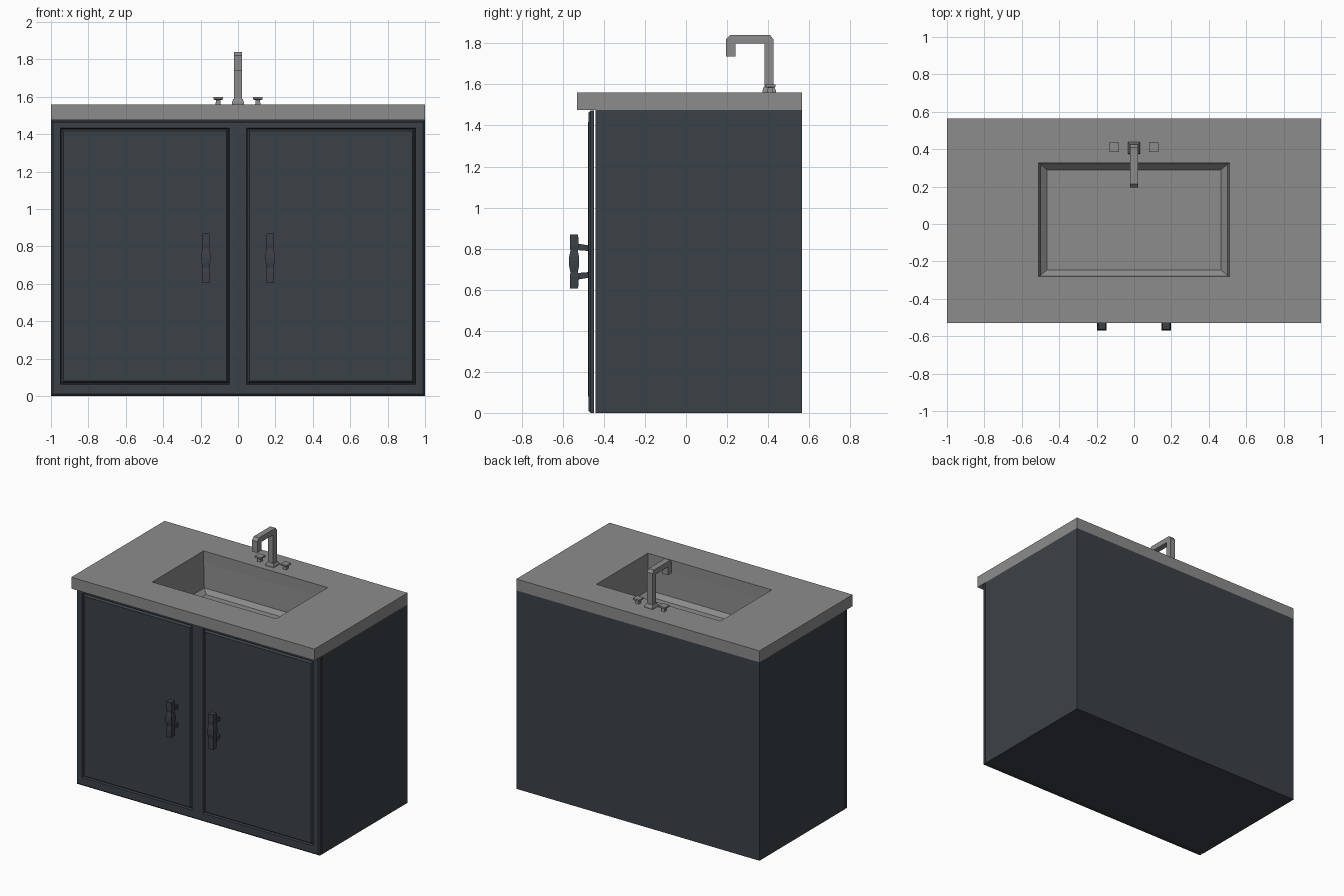
import bpy, bmesh
from mathutils import Vector

if "Cube" in bpy.data.objects:
    bpy.data.objects.remove(bpy.data.objects["Cube"])


def material(name, rgb):
    m = bpy.data.materials.new(name)
    m.diffuse_color = (*rgb, 1)
    m.use_nodes = True
    m.node_tree.nodes["Principled BSDF"].inputs["Base Color"].default_value = m.diffuse_color
    return m


GREY = material("stone_grey", (0.262, 0.262, 0.262))
DARK = material("charcoal_blue", (0.044, 0.053, 0.063))


def finish(bm, name, mat):
    bmesh.ops.recalc_face_normals(bm, faces=bm.faces[:])
    me = bpy.data.meshes.new(name)
    bm.to_mesh(me)
    bm.free()
    me.materials.append(mat)
    ob = bpy.data.objects.new(name, me)
    bpy.context.collection.objects.link(ob)
    return ob


def loft(name, rings, mat, start=True, end=True):
    """Skin rectangles given as (x0, x1, y0, y1, z)."""
    bm = bmesh.new()
    loops = [[bm.verts.new(p) for p in ((a, c, z), (b, c, z), (b, d, z), (a, d, z))]
             for a, b, c, d, z in rings]
    for l0, l1 in zip(loops, loops[1:]):
        for i in range(4):
            j = (i + 1) % 4
            bm.faces.new((l0[i], l0[j], l1[j], l1[i]))
    if start:
        bm.faces.new(loops[0])
    if end:
        bm.faces.new(loops[-1])
    return finish(bm, name, mat)


def side_profile(name, pts, x, half, mat):
    """Extrude a (y, z) outline along x."""
    bm = bmesh.new()
    f = bm.faces.new([bm.verts.new((x - half, y, z)) for y, z in pts])
    r = bmesh.ops.extrude_face_region(bm, geom=[f])
    for v in r["geom"]:
        if isinstance(v, bmesh.types.BMVert):
            v.co.x += 2 * half
    return finish(bm, name, mat)


def sq(x, y, h, z):
    return (x - h, x + h, y - h, y + h, z)


# cabinet body, open under the counter
loft("cabinet_body", [(-1, 1, -0.44, 0.565, 0), (-1, 1, -0.44, 0.565, 1.475)], DARK, end=False)

# front frame with two grooved door panels
bm = bmesh.new()
bmesh.ops.create_cube(bm, size=1)
for v in bm.verts:
    v.co = Vector((v.co.x * 2, -0.461 + v.co.y * 0.028, 0.736 + v.co.z * 1.472))
edges = [e for e in bm.edges if all(v.co.y < -0.47 for v in e.verts)]
bmesh.ops.bevel(bm, geom=edges, offset=0.01, segments=1, affect='EDGES')
cuts = [((x, 0, 0), (1, 0, 0)) for x in (-0.95, -0.045, 0.045, 0.95)]
cuts += [((0, 0, z), (0, 0, 1)) for z in (0.063, 1.433)]
for co, no in cuts:
    bmesh.ops.bisect_plane(bm, geom=bm.verts[:] + bm.edges[:] + bm.faces[:], plane_co=co, plane_no=no)
bm.normal_update()
doors = [f for f in bm.faces if f.normal.y < -0.9 and 0.4 < abs(f.calc_center_median().x) < 0.6
         and 0.5 < f.calc_center_median().z < 1]
bmesh.ops.inset_individual(bm, faces=doors, thickness=0.006, depth=-0.015)
bmesh.ops.inset_individual(bm, faces=doors, thickness=0.004, depth=0.0)
bmesh.ops.inset_individual(bm, faces=doors, thickness=0.014, depth=0.017)
finish(bm, "door_front", DARK)

# countertop with a cut-out and the basin below it
hole = (-0.51, 0.51, -0.28, 0.325)
outer = (-1, 1, -0.53, 0.565)
loft("countertop", [(*hole, 1.475), (*outer, 1.475), (*outer, 1.56), (*hole, 1.56), (*hole, 1.475)],
     GREY, start=False, end=False)
loft("sink_basin", [(*hole, 1.475), (-0.5, 0.5, -0.275, 0.318, 1.29),
                    (-0.465, 0.465, -0.245, 0.29, 1.26)], GREY, start=False)
loft("drain", [sq(0, 0.022, 0.04, 1.258), sq(0, 0.022, 0.04, 1.265)], GREY)

# faucet: flared base and bent square spout
loft("faucet_base", [sq(0, 0.406, 0.033, 1.558), sq(0, 0.406, 0.033, 1.57),
                     sq(0, 0.404, 0.025, 1.588)], GREY)
side_profile("faucet_spout", [(0.382, 1.56), (0.426, 1.56), (0.425, 1.82), (0.41, 1.84), (0.215, 1.84),
                              (0.195, 1.82), (0.195, 1.737), (0.242, 1.737), (0.242, 1.8),
                              (0.382, 1.8)], 0, 0.022, GREY)

# mirrored tap knobs and door pulls
for s, side in ((-1, "left"), (1, "right")):
    x = s * 0.106
    loft(side + "_tap_stem", [sq(x, 0.41, 0.014, 1.558), sq(x, 0.41, 0.011, 1.588)], GREY)
    loft(side + "_tap_knob", [sq(x, 0.41, 0.02, 1.584), sq(x, 0.41, 0.026, 1.588),
                              sq(x, 0.41, 0.026, 1.6)], GREY)
    x = s * 0.172
    bar = [(0.605, .02), (0.66, .021), (0.685, .018), (0.715, .024), (0.737, .025),
           (0.76, .024), (0.79, .018), (0.81, .021), (0.868, .02)]
    loft(side + "_pull_bar", [sq(x, -0.545, h, z) for z, h in bar], DARK)
    for part, m in (("upper", 1), ("lower", -1)):
        pts = [(-0.47, 0.051), (-0.53, 0.056), (-0.53, 0.088), (-0.47, 0.078)]
        side_profile(f"{side}_{part}_pull_post", [(y, 0.737 + m * z) for y, z in pts], x, 0.013, DARK)
